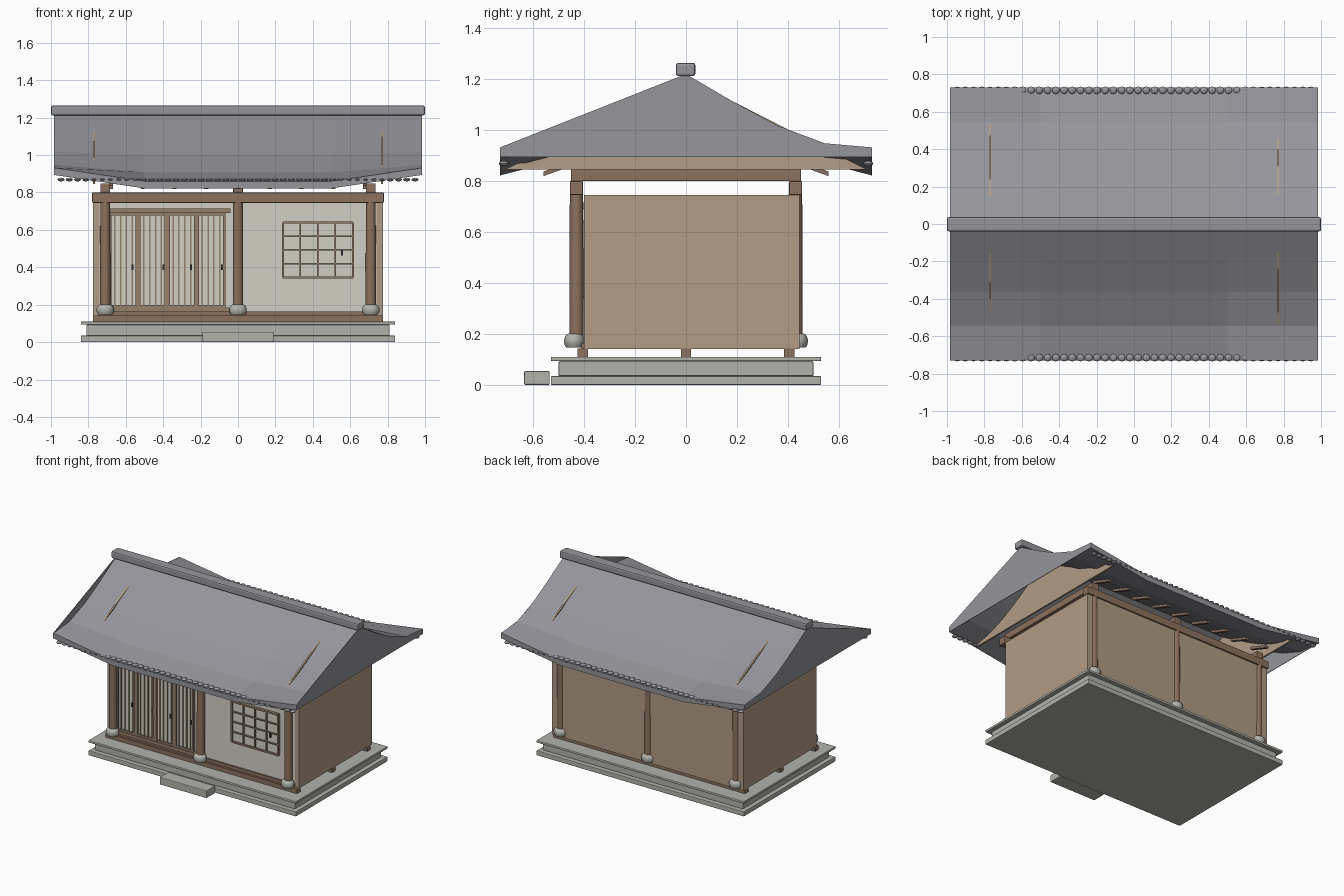
import bpy, bmesh, math
from mathutils import Vector

if "Cube" in bpy.data.objects:
    bpy.data.objects.remove(bpy.data.objects["Cube"])


def mat(name, rgb):
    m = bpy.data.materials.new(name)
    m.diffuse_color = (*rgb, 1)
    m.use_nodes = True
    m.node_tree.nodes["Principled BSDF"].inputs["Base Color"].default_value = m.diffuse_color
    return m


TILE = mat("grey roof tile", (0.30, 0.30, 0.33))
STONE = mat("pale stone", (0.45, 0.45, 0.41))
WOOD = mat("brown timber", (0.26, 0.165, 0.112))
TRIM = mat("light trim timber", (0.31, 0.22, 0.15))
TAN = mat("tan wall", (0.44, 0.335, 0.24))
CREAM = mat("cream plaster", (0.65, 0.63, 0.55))
DARK = mat("dark metal", (0.04, 0.04, 0.045))


def finish(name, bm, material, smooth=False):
    bmesh.ops.recalc_face_normals(bm, faces=bm.faces)
    me = bpy.data.meshes.new(name)
    bm.to_mesh(me)
    bm.free()
    me.materials.append(material)
    ob = bpy.data.objects.new(name, me)
    bpy.context.collection.objects.link(ob)
    if smooth:
        bpy.context.view_layer.objects.active = ob
        ob.select_set(True)
        bpy.ops.object.shade_smooth_by_angle(angle=math.radians(40))
        ob.select_set(False)
    return ob


def add_box(bm, x0, x1, y0, y1, z0, z1):
    vs = bmesh.ops.create_cube(bm, size=1)["verts"]
    for v in vs:
        v.co = Vector(((x0 + x1) / 2 + v.co.x * (x1 - x0),
                       (y0 + y1) / 2 + v.co.y * (y1 - y0),
                       (z0 + z1) / 2 + v.co.z * (z1 - z0)))
    return vs


def boxes(name, material, items, bevel=0):
    bm = bmesh.new()
    for b in items:
        add_box(bm, *b)
    ob = finish(name, bm, material)
    if bevel:
        mod = ob.modifiers.new("bevel", "BEVEL")
        mod.width = bevel
        mod.segments = 2
    return ob


# Stone platform and step
boxes("platform", STONE, [(-.84, .84, -.53, .53, 0, .035),
                          (-.81, .81, -.5, .5, .035, .093),
                          (-.84, .84, -.53, .53, .093, .11)], .004)
boxes("front_step", STONE, [(-.19, .19, -.635, -.535, 0, .055)], .005)

# Floor on joists
boxes("floor_joists", WOOD, [(-.775, .775, y - .02, y + .02, .108, .142)
                             for y in (-.405, 0, .405)])
boxes("floor", TAN, [(-.775, .775, -.4, .445, .14, .152)])
boxes("front_sill", WOOD, [(-.74, .74, -.41, -.385, .142, .165)])

# Walls
boxes("side_walls", TAN, [(s * .7575 - .0175, s * .7575 + .0175, -.4, .405, .145, .745)
                          for s in (-1, 1)])
boxes("back_wall", TAN, [(-.775, .775, .4, .445, .145, .745)])
boxes("front_wall", CREAM, [(-.74, .74, -.4, -.37, .15, .745)])

# Posts on rounded foot stones
for x in (-.71, 0, .71):
    for y in (-.43, .43):
        bm = bmesh.new()
        bmesh.ops.create_cone(bm, cap_ends=True, segments=20, radius1=.028,
                              radius2=.026, depth=.6)
        bmesh.ops.translate(bm, verts=bm.verts, vec=(x, y, .47))
        finish("post", bm, WOOD, True)
        bm = bmesh.new()
        bmesh.ops.create_uvsphere(bm, u_segments=16, v_segments=10, radius=1)
        for v in bm.verts:
            z = max(-.6, min(.7, v.co.z))
            v.co = Vector((x + v.co.x * .047, y * 1.02 + v.co.y * .04, .172 + z * .042))
        finish("post_stone", bm, STONE, True)

# Beams over the posts
boxes("long_beams", WOOD, [(-.78, .78, y - .026, y + .026, .745, .8)
                           for y in (-.43, .43)], .005)
boxes("cross_beams", WOOD, [(x - .026, x + .026, -.452, .452, .8, .848)
                            for x in (-.71, 0, .71)], .004)

# Sliding doors: paper, rails, stiles and slats
DX0, PW = -.69, .156
boxes("door_paper", CREAM, [(DX0, DX0 + 4 * PW, -.408, -.4, .18, .69)])
boxes("door_rails", TRIM, [(-.705, -.04, -.43, -.4, .69, .715),
                           (-.705, -.04, -.425, -.4, .162, .184)])
frames, slats, pulls = [], [], []
for i in range(4):
    a = DX0 + i * PW
    for x in (a, a + PW - .014):
        frames.append((x, x + .014, -.42, -.4, .184, .69))
    for z in (.184, .676):
        frames.append((a, a + PW, -.419, -.4, z, z + .014))
    for k in range(1, 5):
        x = a + PW * k / 5
        slats.append((x - .004, x + .004, -.415, -.4, .19, .685))
    px = a + (PW - .02 if i % 2 else PW - .03)
    pulls.append((px - .005, px + .005, -.424, -.414, .385, .415))
boxes("door_frames", TRIM, frames)
boxes("door_slats", TRIM, slats)

# Lattice window
WX0, WX1, WZ0, WZ1 = .24, .615, .345, .64
boxes("window_paper", CREAM, [(WX0, WX1, -.408, -.4, WZ0, WZ1)])
bars = []
for i in range(5):
    t = .006 if i in (0, 4) else .004
    x = WX0 + (WX1 - WX0) * i / 4
    z = WZ0 + (WZ1 - WZ0) * i / 4
    bars.append((x - t, x + t, -.42, -.4, WZ0, WZ1))
    bars.append((WX0, WX1, -.419, -.4, z - t, z + t))
boxes("window_lattice", TRIM, bars)
pulls.append((.551, .561, -.426, -.414, .462, .492))
boxes("pulls", DARK, pulls)

# Curved roof: slope profile as (distance from ridge, height), with eaves lifted at the ends
PROFILE = [(0, 1.22), (.18, 1.11), (.36, 1.0), (.545, .908), (.73, .86)]
END, THICK = .985, .038


def roof_z(i, x):
    d, z = PROFILE[i]
    lift = max(0, (abs(x) - .5) / (END - .5))
    return z + .072 * lift * (d / .73) ** 2


ROWS = [(-1, i) for i in (4, 3, 2, 1)] + [(1, i) for i in range(5)]
bm = bmesh.new()
top, low = [], []
for x in (-END, -.5, .5, END):
    top.append([bm.verts.new((x, s * PROFILE[i][0], roof_z(i, x))) for s, i in ROWS])
    low.append([bm.verts.new((x, s * PROFILE[i][0], roof_z(i, x) - THICK)) for s, i in ROWS])
n = len(ROWS)
for a in range(3):
    for j in range(n - 1):
        for g in (top, low):
            bm.faces.new((g[a][j], g[a + 1][j], g[a + 1][j + 1], g[a][j + 1]))
    for j in (0, n - 1):
        bm.faces.new((top[a][j], top[a + 1][j], low[a + 1][j], low[a][j]))
for a in (0, 3):
    for j in range(n - 1):
        bm.faces.new((top[a][j], top[a][j + 1], low[a][j + 1], low[a][j]))
finish("roof", bm, TILE)


def plate(name, material, x, thick, pts):
    bm = bmesh.new()
    f = bm.faces.new([bm.verts.new((x - thick / 2, y, z)) for y, z in pts])
    r = bmesh.ops.extrude_face_region(bm, geom=[f])
    bmesh.ops.translate(bm, vec=(thick, 0, 0),
                        verts=[v for v in r["geom"] if isinstance(v, bmesh.types.BMVert)])
    finish(name, bm, material)


# Grey end panels and tan gables set further in
for s in (-1, 1):
    back = [(PROFILE[i][0], roof_z(i, END)) for i in range(5)]
    plate("roof_end", TILE, s * .983, .004, back + [(.73, .895), (-.73, .895), (-.73, .932)])
    plate("gable", TAN, s * .77, .012, [(-.71, .845), (.71, .845), (0, 1.206)])

# Ridge cap
boxes("ridge_cap", TILE, [(-1, 1, -.04, .037, 1.212, 1.264)], .01)

# Round eave tiles
bm = bmesh.new()
for s in (-1, 1):
    for k in range(44):
        r = bmesh.ops.create_uvsphere(bm, u_segments=10, v_segments=6, radius=1)
        for v in r["verts"]:
            v.co = Vector((-.946 + .044 * k + v.co.x * .02, s * .715 + v.co.y * .02,
                           .869 + v.co.z * .01))
finish("eave_tiles", bm, TILE, True)

# Rafters under both eaves
bm = bmesh.new()
for s in (-1, 1):
    for k in range(9):
        x = -.68 + .17 * k
        for v in add_box(bm, x - .011, x + .011, s * .48 - .08, s * .48 + .08, .848, .866):
            v.co.z -= (abs(v.co.y) - .48) * .36
finish("rafters", bm, WOOD)
